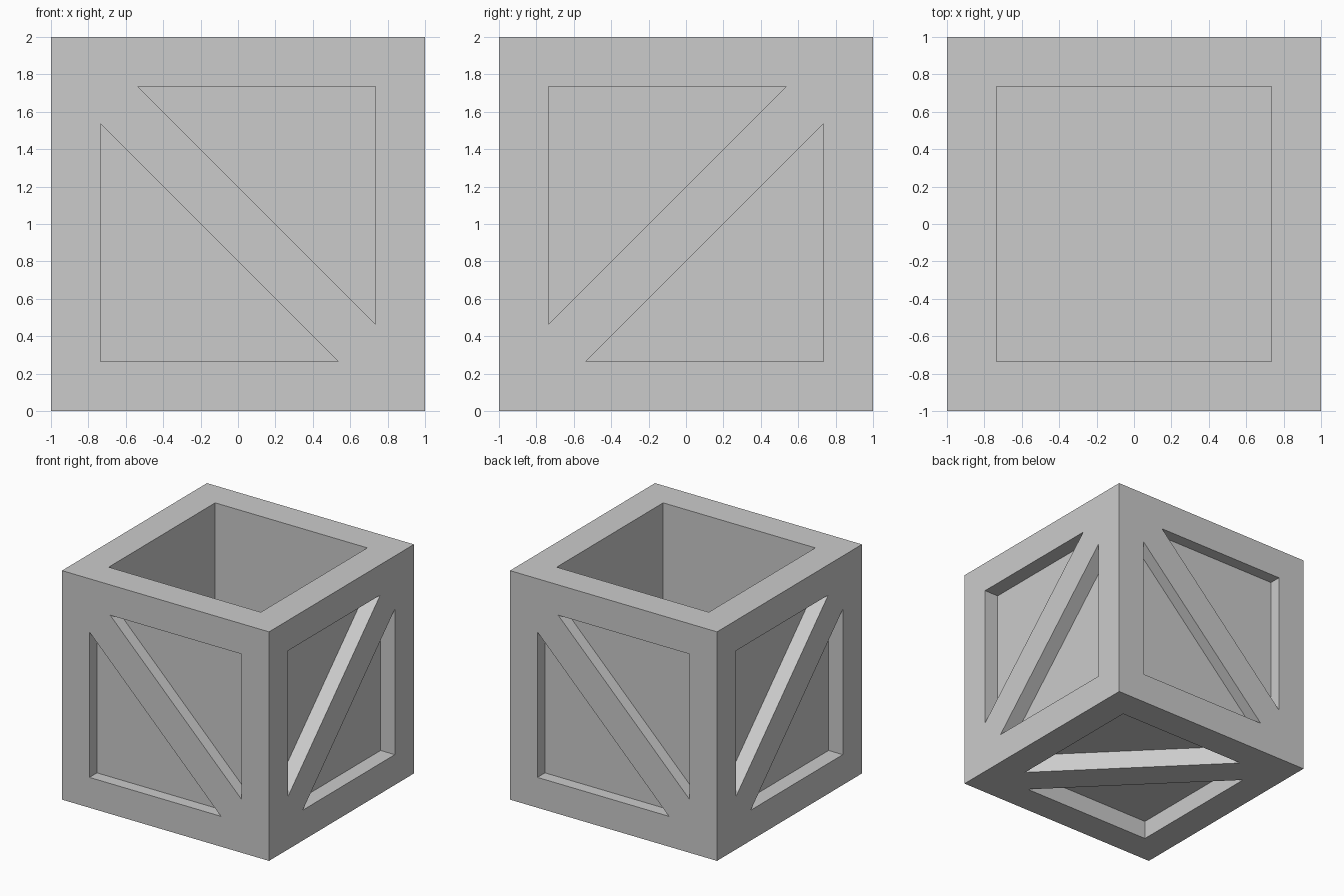
import bpy, bmesh
from mathutils import Vector

if "Cube" in bpy.data.objects:
    bpy.data.objects.remove(bpy.data.objects["Cube"])

RIM = 0.735    # half width of the panel inside the frame
TIP = 0.535    # where the diagonal brace cuts the panel edge
CENTRE = Vector((0, 0, 1))
X, Y, Z = Vector((1, 0, 0)), Vector((0, 1, 0)), Vector((0, 0, 1))


def add_prism(bm, points, u, v, top, bottom):
    """Extrude a u/v profile along the face normal between two heights."""
    n = u.cross(v)
    loops = [[bm.verts.new(CENTRE + u * a + v * b + n * h) for a, b in points]
             for h in (top, bottom)]
    faces = [bm.faces.new(loops[0]), bm.faces.new(loops[1])]
    for i in range(len(points)):
        j = (i + 1) % len(points)
        faces.append(bm.faces.new((loops[0][i], loops[0][j], loops[1][j], loops[1][i])))
    bmesh.ops.recalc_face_normals(bm, faces=faces)


# Crate body
bpy.ops.mesh.primitive_cube_add(size=2, location=CENTRE)
crate = bpy.context.object
crate.name = "crate"

bm = bmesh.new()

# Open interior
square = [(-RIM, -RIM), (RIM, -RIM), (RIM, RIM), (-RIM, RIM)]
add_prism(bm, square, X, Y, 1.2, -RIM)

# Triangular recesses either side of each brace: u, v, brace flip, depth
panels = [
    (X, Z, 1, 0.104), (-X, Z, 1, 0.104),     # front, back
    (Y, Z, -1, 0.137), (-Y, Z, -1, 0.137),   # right, left
    (Y, X, 1, 0.163),                        # underside
]
for u, v, flip, depth in panels:
    for s in (-1, 1):
        tri = [(s * flip * RIM, s * RIM), (s * flip * RIM, -s * TIP),
               (-s * flip * TIP, s * RIM)]
        add_prism(bm, tri, u, v, 1.2, 1 - depth)

mesh = bpy.data.meshes.new("recess_cutter")
bm.to_mesh(mesh)
bm.free()
cutter = bpy.data.objects.new("recess_cutter", mesh)
bpy.context.collection.objects.link(cutter)
cutter.hide_render = True

# Carve the crate, then discard the cutter
mod = crate.modifiers.new("carve", 'BOOLEAN')
mod.operation = 'DIFFERENCE'
mod.solver = 'EXACT'
mod.use_self = True
mod.object = cutter
bpy.context.view_layer.objects.active = crate
bpy.ops.object.modifier_apply(modifier=mod.name)
bpy.data.objects.remove(cutter, do_unlink=True)
